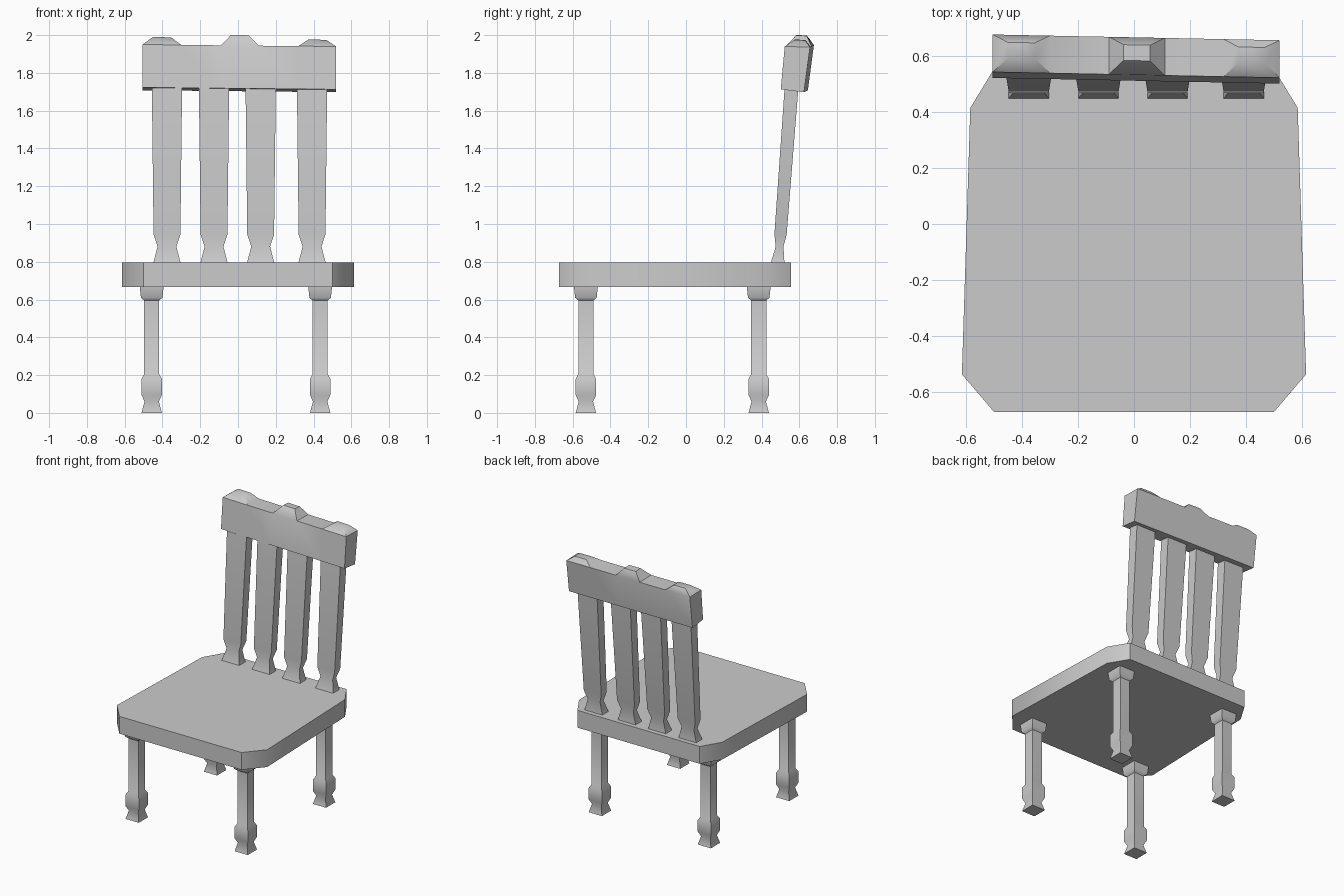
import bpy, bmesh
from math import radians

if "Cube" in bpy.data.objects:
    bpy.data.objects.remove(bpy.data.objects["Cube"], do_unlink=True)

GREY = (0.6, 0.6, 0.6, 1)
grey = bpy.data.materials.new("plain_grey")
grey.use_nodes = True
grey.diffuse_color = GREY
grey.node_tree.nodes["Principled BSDF"].inputs["Base Color"].default_value = GREY


def finish(bm, name):
    """Turn a bmesh into a shaded, coloured object."""
    bmesh.ops.recalc_face_normals(bm, faces=bm.faces)
    mesh = bpy.data.meshes.new(name)
    bm.to_mesh(mesh)
    bm.free()
    mesh.materials.append(grey)
    obj = bpy.data.objects.new(name, mesh)
    bpy.context.collection.objects.link(obj)
    bpy.ops.object.select_all(action="DESELECT")
    obj.select_set(True)
    bpy.context.view_layer.objects.active = obj
    bpy.ops.object.shade_smooth_by_angle(angle=radians(45))
    return obj


def loft(rings):
    """Skin a row of closed rings and cap both ends."""
    bm = bmesh.new()
    loops = [[bm.verts.new(p) for p in ring] for ring in rings]
    n = len(loops[0])
    for a, b in zip(loops, loops[1:]):
        for i in range(n):
            j = (i + 1) % n
            bm.faces.new((a[i], a[j], b[j], b[i]))
    bm.faces.new(loops[0])
    bm.faces.new(loops[-1])
    return bm


def rect(x, half, y0, y1, z):
    return [(x - half, y0, z), (x + half, y0, z), (x + half, y1, z), (x - half, y1, z)]


# Seat: slab with clipped corners
side = [(0.5, -0.672), (0.615, -0.537), (0.585, 0.415), (0.5, 0.555)]
outline = side + [(-x, y) for x, y in reversed(side)]
finish(loft([[(x, y, z) for x, y in outline] for z in (0.667, 0.795)]), "seat")

# Legs: square turned profile of (height, half width)
leg_profile = [(0, 0.054), (0.06, 0.038), (0.095, 0.054), (0.18, 0.054), (0.205, 0.04),
               (0.595, 0.04), (0.61, 0.057), (0.667, 0.063)]
for x_name, x in (("right", -0.457), ("left", 0.435)):
    for y_name, y in (("front", -0.53), ("back", 0.385)):
        rings = [rect(x, h, y - h, y + h, z) for z, h in leg_profile]
        finish(loft(rings), f"{y_name}_{x_name}_leg")

# Back slats: (height, half width, front, back)
slat_profile = [(0.795, 0.072, 0.449, 0.521), (0.88, 0.05, 0.475, 0.516),
                (0.945, 0.071, 0.468, 0.533), (1.72, 0.08, 0.522, 0.595)]
for i, x in enumerate((-0.376, -0.127, 0.12, 0.392)):
    rings = [rect(x, h, y0, y1, z) for z, h, y0, y1 in slat_profile]
    finish(loft(rings), f"back_slat_{i + 1}")

# Top rail: slightly crooked bar with three chamfered bumps
section = [(0.512, 1.718), (0.635, 1.703), (0.667, 1.942), (0.533, 1.945)]
stations = (-0.505, -0.3, -0.09, 0.11, 0.32, 0.52)
rail = loft([[(x, y - 0.02 * x, z - 0.01 * x) for y, z in section] for x in stations])
rail.normal_update()
tops = sorted((f for f in rail.faces if f.calc_center_median().z > 1.92),
              key=lambda f: f.calc_center_median().x)
for face, height in zip(tops[::2], (0.04, 0.055, 0.035)):
    bump = bmesh.ops.extrude_discrete_faces(rail, faces=[face])["faces"][0]
    c = bump.calc_center_median()
    for v in bump.verts:
        v.co.x = c.x + (v.co.x - c.x) * 0.47
        v.co.y = c.y + 0.012 + (v.co.y - c.y) * 0.42
        v.co.z += height
finish(rail, "top_rail")
